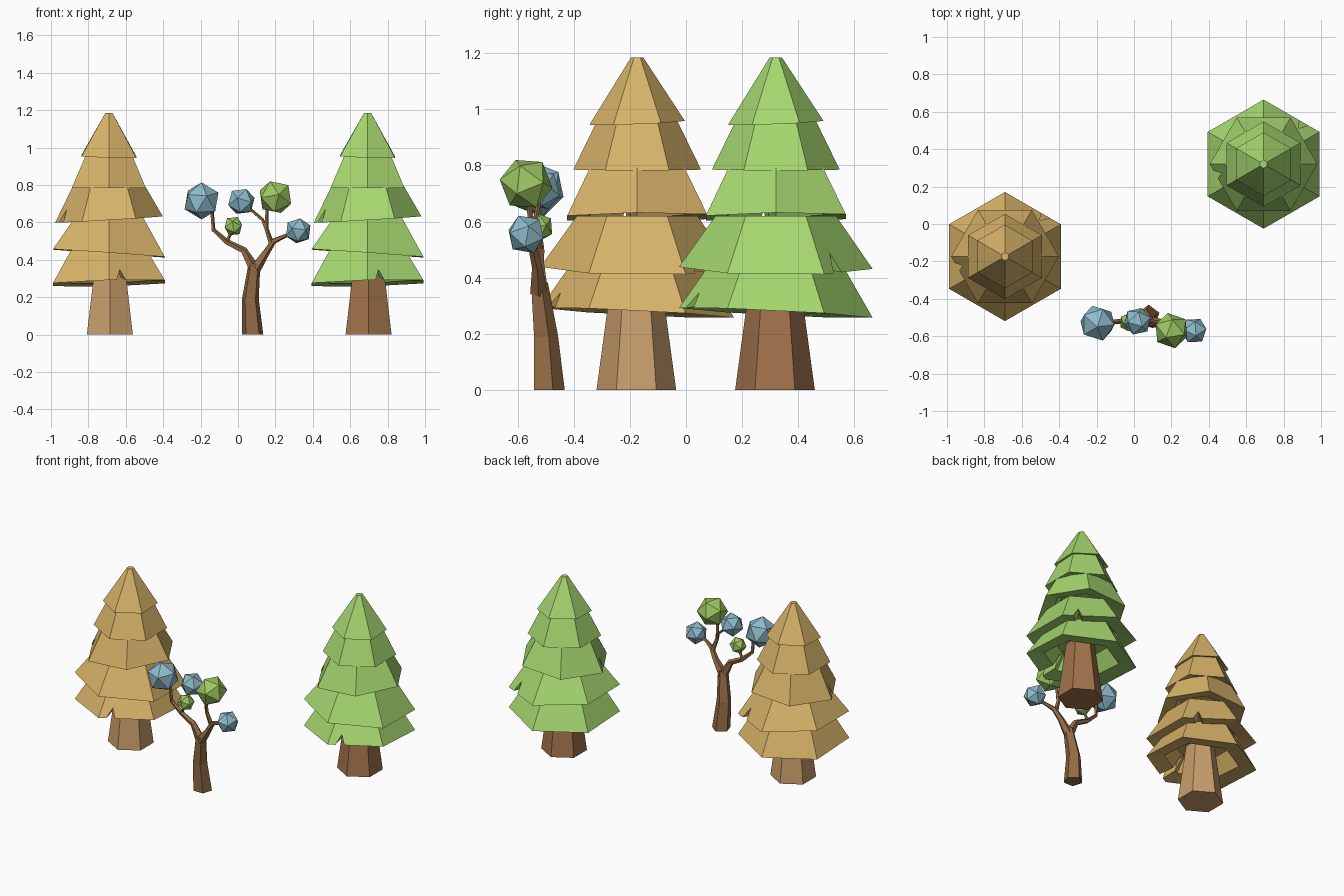
import bpy, bmesh
from math import sin, cos, radians, pi
from mathutils import Vector

if "Cube" in bpy.data.objects:
    bpy.data.objects.remove(bpy.data.objects["Cube"])


def mat(name, r, g, b):
    m = bpy.data.materials.new(name)
    m.diffuse_color = (r, g, b, 1)
    m.use_nodes = True
    m.node_tree.nodes["Principled BSDF"].inputs["Base Color"].default_value = m.diffuse_color
    return m


TAN = mat("tan_leaf", .68, .45, .14)
GREEN = mat("green_leaf", .38, .68, .16)
BALL_GREEN = mat("ball_green", .34, .58, .12)
BLUE = mat("ball_blue", .27, .50, .60)
BARK = mat("bark", .30, .15, .06)
LIGHT_BARK = mat("light_bark", .58, .34, .15)
MID_BARK = mat("mid_bark", .36, .17, .07)


def finish(bm, name, *mats):
    bmesh.ops.recalc_face_normals(bm, faces=bm.faces)
    me = bpy.data.meshes.new(name)
    bm.to_mesh(me)
    bm.free()
    ob = bpy.data.objects.new(name, me)
    for m in mats:
        me.materials.append(m)
    bpy.context.collection.objects.link(ob)
    return ob


def tier(name, cx, cy, z0, r0, z1, r1, rot, tilt, notch, material):
    """Six-sided hollow skirt with a tilted rim and one triangular notch."""
    bm = bmesh.new()
    angles = [radians(-90 + rot + 60 * k) for k in range(6)]
    low = [Vector((r0 * cos(a), r0 * sin(a), z0 + r0 * (tilt[0] * cos(a) + tilt[1] * sin(a)))) for a in angles]
    high = [Vector((r1 * cos(a), r1 * sin(a), z1)) for a in angles]
    off = Vector((cx, cy, 0))
    top = [bm.verts.new(p + off) for p in high]
    rim, inner = [], []

    def rim_point(p):
        rim.append(bm.verts.new(p + off))
        inner.append(bm.verts.new(Vector((p.x * .68, p.y * .68, p.z + .015)) + off))
        return rim[-1]

    sides = []
    for k in range(6):
        a, b = low[k], low[(k + 1) % 6]
        side = [rim_point(a)]
        if notch and notch[0] == k:
            t = notch[1]
            side.append(rim_point(a.lerp(b, t - .08)))
            side.append(rim_point(a.lerp(b, t).lerp(high[k].lerp(high[(k + 1) % 6], t), .35)))
            side.append(rim_point(a.lerp(b, t + .08)))
        sides.append(side)
    for k in range(6):
        j = (k + 1) % 6
        bm.faces.new(sides[k] + [sides[j][0], top[j], top[k]])
    bm.faces.new(top)
    # underside lip and the recess above it
    roof = [bm.verts.new(Vector((v.co.x - cx, v.co.y - cy, 0)) * .7 + off + Vector((0, 0, z0 + .11))) for v in inner]
    n = len(rim)
    for i in range(n):
        j = (i + 1) % n
        bm.faces.new((rim[i], rim[j], inner[j], inner[i]))
        bm.faces.new((inner[i], inner[j], roof[j], roof[i]))
    bm.faces.new(roof)
    finish(bm, name, material)


def tube(name, points, material, sides=5, start=0.0):
    """Tapering branch through (x, y, z, radius) points."""
    bm = bmesh.new()
    pts = [Vector(p[:3]) for p in points]
    rings = []
    for i, p in enumerate(pts):
        d = (pts[min(i + 1, len(pts) - 1)] - pts[max(i - 1, 0)]).normalized()
        if i == 0 and p.z == 0:
            d = Vector((0, 0, 1))
        q = Vector((0, 0, 1)).rotation_difference(d)
        r = points[i][3]
        rings.append([bm.verts.new(p + q @ Vector((r * cos(start + 2 * pi * k / sides),
                                                   r * sin(start + 2 * pi * k / sides), 0)))
                      for k in range(sides)])
    for a, b in zip(rings, rings[1:]):
        for k in range(sides):
            j = (k + 1) % sides
            bm.faces.new((a[k], a[j], b[j], b[k]))
    bm.faces.new(rings[0])
    bm.faces.new(rings[-1])
    finish(bm, name, material)


# z0, r0, z1, r1, rotation, tilt, notch
TIERS = [
    (.275, .345, .45, .235, 0, (.025, -.05), (0, .22)),
    (.435, .345, .62, .215, 0, (-.07, -.01), (2, .28)),
    (.615, .288, .80, .190, 30, (.06, .01), (4, .22)),
    (.785, .228, .965, .140, 0, (-.01, .0), None),
    (.952, .170, 1.185, .022, 0, (-.03, .04), None),
]

# two tiered conifers
for label, x, y, leaf, bark in (("tan", -.69, -.174, TAN, LIGHT_BARK), ("green", .693, .32, GREEN, MID_BARK)):
    tube(label + "_pine_trunk", [(x + .005, y - .003, 0, .142), (x + .005, y - .003, .42, .085)],
         bark, 6, pi / 2)
    for i, (z0, r0, z1, r1, rot, tilt, notch) in enumerate(TIERS):
        tier(f"{label}_pine_tier_{i + 1}", x, y, z0, r0, z1, r1, rot, tilt, notch, leaf)

# forked tree: trunk and branches
tube("small_trunk", [(.078, -.492, 0, .060), (.066, -.503, .19, .047), (.088, -.525, .38, .033)], BARK, 5, .3)
tube("left_branch", [(.086, -.523, .35, .032), (.03, -.525, .45, .020), (-.06, -.52, .495, .016),
                     (-.132, -.525, .56, .012), (-.14, -.527, .66, .010)], BARK)
tube("left_twig", [(-.065, -.52, .49, .011), (-.03, -.523, .56, .007)], BARK)
tube("right_branch", [(.09, -.525, .35, .032), (.15, -.53, .44, .020), (.19, -.545, .50, .016),
                      (.245, -.565, .525, .011), (.30, -.57, .55, .009)], BARK)
tube("upper_branch", [(.18, -.54, .48, .016), (.15, -.55, .57, .012), (.155, -.56, .67, .009)], BARK)
tube("upper_twig", [(.15, -.55, .57, .011), (.13, -.535, .615, .009), (.06, -.522, .675, .008)], BARK)

# faceted foliage balls
for i, (x, y, z, r, m) in enumerate([
        (-.195, -.53, .715, .101, BLUE), (.018, -.52, .712, .076, BLUE),
        (.20, -.57, .735, .097, BALL_GREEN), (.322, -.57, .555, .072, BLUE),
        (-.025, -.525, .58, .054, BALL_GREEN)]):
    bm = bmesh.new()
    bmesh.ops.create_icosphere(bm, subdivisions=1, radius=r)
    ob = finish(bm, f"foliage_ball_{i + 1}", m)
    ob.location = (x, y, z)
    ob.rotation_euler = (.2 + .3 * i, .15 * i, .5 * i)
